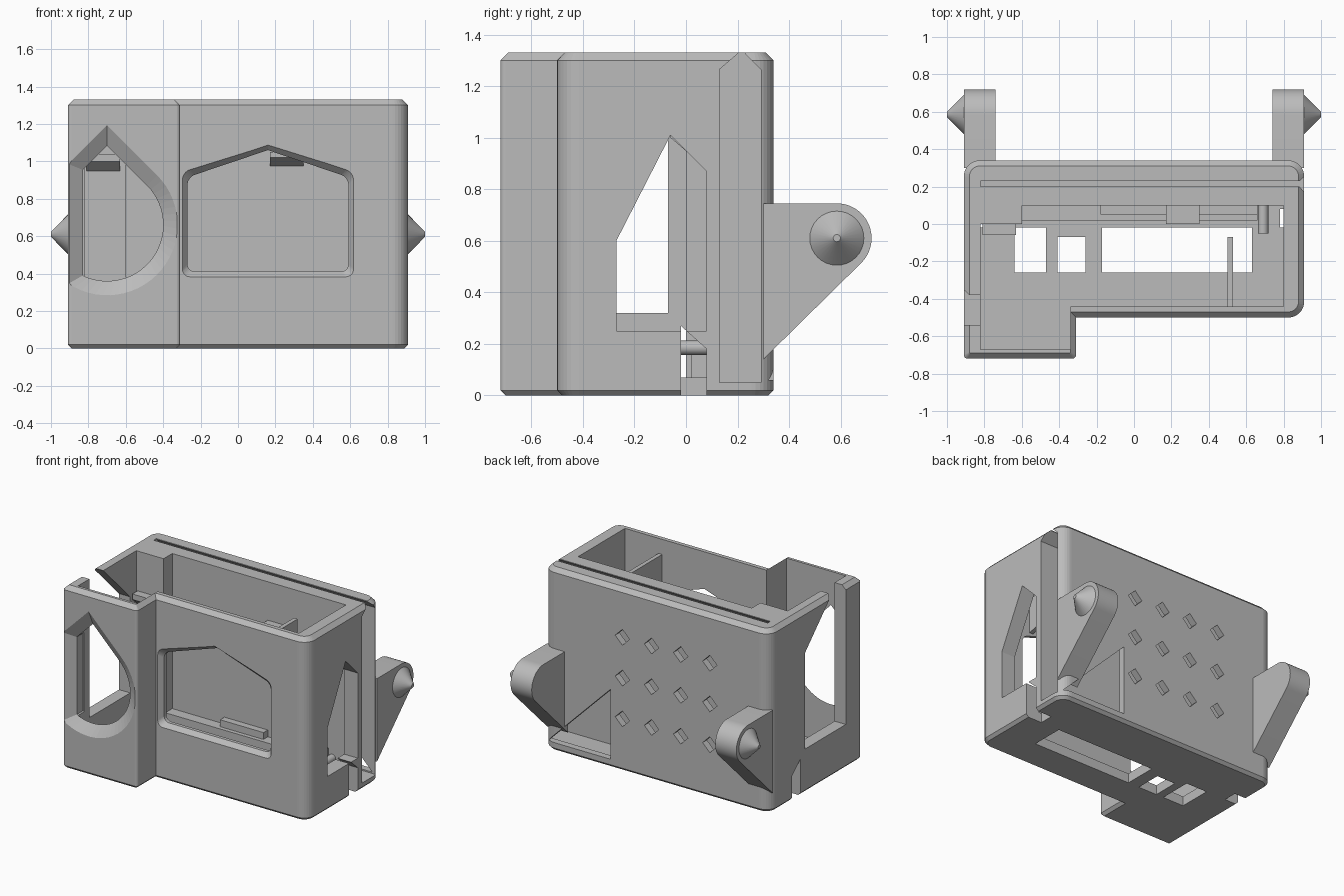
import bpy, bmesh, math
from mathutils import Vector

old = bpy.data.objects.get("Cube")
if old:
    bpy.data.objects.remove(old, do_unlink=True)

grey = bpy.data.materials.new("plain grey")
grey.use_nodes = True
colour = (0.5, 0.5, 0.5, 1)
grey.diffuse_color = colour
grey.node_tree.nodes["Principled BSDF"].inputs["Base Color"].default_value = colour


def place(axis, t, p):
    """Put a 2D profile point at distance t along an axis."""
    return {"x": (t, p[0], p[1]), "y": (p[0], t, p[1]), "z": (p[0], p[1], t)}[axis]


def loft(name, axis, rings):
    """Solid through (distance, profile) rings with equal point counts."""
    bm = bmesh.new()
    loops = [[bm.verts.new(place(axis, t, p)) for p in pts] for t, pts in rings]
    n = len(loops[0])
    for a, b in zip(loops, loops[1:]):
        for i in range(n):
            j = (i + 1) % n
            bm.faces.new((a[i], a[j], b[j], b[i]))
    bm.faces.new(loops[0][::-1])
    bm.faces.new(loops[-1])
    bmesh.ops.recalc_face_normals(bm, faces=bm.faces)
    mesh = bpy.data.meshes.new(name)
    bm.to_mesh(mesh)
    bm.free()
    mesh.materials.append(grey)
    ob = bpy.data.objects.new(name, mesh)
    bpy.context.collection.objects.link(ob)
    return ob


def prism(name, axis, lo, hi, pts):
    return loft(name, axis, [(lo, pts), (hi, pts)])


def rect(a0, a1, b0, b1):
    return [(a0, b0), (a1, b0), (a1, b1), (a0, b1)]


def rounded(corners, seg=8):
    """Outline with a fillet at each (a, b, radius) corner."""
    out = []
    for i, (a, b, r) in enumerate(corners):
        p = Vector((a, b))
        if r == 0:
            out.append(tuple(p))
            continue
        q0 = p + (Vector(corners[i - 1][:2]) - p).normalized() * r
        q1 = p + (Vector(corners[(i + 1) % len(corners)][:2]) - p).normalized() * r
        for k in range(seg + 1):
            t = k / seg
            w0, w1, w2 = (1 - t) ** 2, 2 * t * (1 - t) * math.sqrt(0.5), t * t
            out.append(tuple((q0 * w0 + p * w1 + q1 * w2) / (w0 + w1 + w2)))
    return out


def smooth(ob):
    bpy.ops.object.select_all(action="DESELECT")
    ob.select_set(True)
    bpy.context.view_layer.objects.active = ob
    bpy.ops.object.shade_smooth_by_angle(angle=math.radians(30))


# Case body: stepped plan with rounded corners and chamfered rims
def plan(d):
    big, small = 0.085 - d, max(0.02 - d, 0.005)
    return rounded([(-.91 + d, -.72 + d, small), (-.31 - d, -.72 + d, small),
                    (-.31 - d, -.5 + d, 0), (.91 - d, -.5 + d, big),
                    (.91 - d, .34 - d, big), (-.91 + d, .34 - d, big)])


body = loft("case_body", "z", [(0, plan(.02)), (.02, plan(0)),
                               (1.3, plan(0)), (1.33, plan(.03))])
cutters = []


def cut(axis, lo, hi, pts):
    cutters.append(prism("cutter", axis, lo, hi, pts))


# Main cavity, open at the top
cut("z", .07, 1.5, [(-.82, -.67), (-.34, -.67), (-.34, -.44), (.8, -.44),
                    (.8, .1), (-.6, .1), (-.6, 0), (-.82, 0)])

# Back pocket with a tapered roof, open at one end and through a top slit
cut("x", -.82, 1.1, [(.13, .05), (.29, .05), (.29, 1.265), (.23, 1.325), (.23, 1.5),
                     (.2, 1.5), (.2, 1.325), (.13, 1.265)])

# Triangular opening and diamond vents in the back
cut("y", .21, .5, [(.37, .06), (.88, .06), (.37, .57)])
for col in range(4):
    for row in range(3):
        x, z, h = -.43 + col * .235, .38 + row * .297, .058
        cut("y", .25, .5, [(x - h, z), (x, z - h), (x + h, z), (x, z + h)])

# Floor openings
for x0, x1, y1 in ((-.64, -.47, -.02), (-.41, -.26, -.07), (-.17, .63, -.02)):
    cut("z", -.1, .12, rect(x0, x1, -.26, y1))

# Side window, opposite side opening and the bottom notches
cut("x", .7, 1.1, [(-.27, .25), (.08, .25), (.08, .87), (-.06, 1.01), (-.27, .6)])
cut("x", -1.1, -.78, [(-.54, .32), (-.07, .32), (-.07, 1.02), (-.39, 1.34),
                      (-.39, 1.5), (-.54, 1.5)])
for lo, hi in ((-1.1, -.8), (.78, 1.1)):
    cut("x", lo, hi, [(-.02, -.1), (.08, -.1), (.08, .18), (-.02, .27)])


# Front window with chamfered edge
def gable(g):
    return rounded([(-.27 - g, .41 - g, .04), (.59 + g, .41 - g, .04),
                    (.59 + g, .915 + g, .04), (.16, 1.06 + g, 0),
                    (-.27 - g, .915 + g, .04)])


cutters.append(loft("cutter", "y", [(-.51, gable(.035)), (-.465, gable(0)), (-.4, gable(0))]))


# Teardrop opening with flared edge, clipped at the side wall
def teardrop(g):
    cx, cz, r, clip = -.7, .66, .3 + g, -.83 - g
    start = 2 * math.pi - math.acos((clip - cx) / r)
    end = 2.25 * math.pi
    pts = [(cx + r * math.cos(a), cz + r * math.sin(a))
           for a in (start + (end - start) * k / 28 for k in range(29))]
    tip = cz + r * math.sqrt(2)
    return pts + [(cx, tip), (clip, tip - (cx - clip))]


cutters.append(loft("cutter", "y", [(-.735, teardrop(.1)), (-.67, teardrop(0)),
                                    (-.6, teardrop(0))]))

# Carve the body, then drop the cutters
for c in cutters:
    c.hide_render = True
    mod = body.modifiers.new("cut", "BOOLEAN")
    mod.operation = "DIFFERENCE"
    mod.solver = "EXACT"
    mod.object = c
bpy.context.view_layer.update()
carved = bpy.data.meshes.new_from_object(
    body.evaluated_get(bpy.context.evaluated_depsgraph_get()))
body.modifiers.clear()
body.data = carved
for c in cutters:
    bpy.data.objects.remove(c, do_unlink=True)

# Inner fittings: ledge, steps, rib, catches and pegs
prism("inner_ledge", "z", .06, .2, rect(-.6, .66, .02, .11))
prism("ledge_step_left", "z", .19, .25, rect(-.18, .17, .05, .11))
prism("ledge_step_right", "z", .19, .25, rect(.35, .66, .05, .11))
prism("inner_rib", "x", .5, .53, [(-.45, .96), (-.07, 1.04), (-.07, 1.22), (-.45, 1.22)])
prism("middle_catch", "x", .17, .35, [(.11, .97), (.11, 1.05), (0, 1.05), (0, 1.02)])
prism("side_catch", "x", -.81, -.63, [(.01, .94), (.01, 1.04), (-.06, 1.04), (-.06, 1.0)])


def circle(a, b, r, n=32):
    return [(a + r * math.cos(2 * math.pi * k / n), b + r * math.sin(2 * math.pi * k / n))
            for k in range(n)]


for side, name, depth in ((-1, "right", .01), (1, "left", .11)):
    smooth(prism("peg_" + name, "y", -.05, depth, circle(side * .69, .185, .028, 16)))

    # Hinge ear with a cone pivot
    arc = [math.radians(90 - 135 * k / 18) for k in range(19)]
    ear = [(.3, .14), (.3, .745)] + [(.585 + .135 * math.cos(a), .61 + .135 * math.sin(a))
                                     for a in arc]
    smooth(prism("hinge_ear_" + name, "x", side * .74, side * .91, ear))
    smooth(loft("pivot_cone_" + name, "x", [(side * .905, circle(.585, .61, .105)),
                                            (side * .91, circle(.585, .61, .105)),
                                            (side * 1.0, circle(.585, .61, .014))]))
